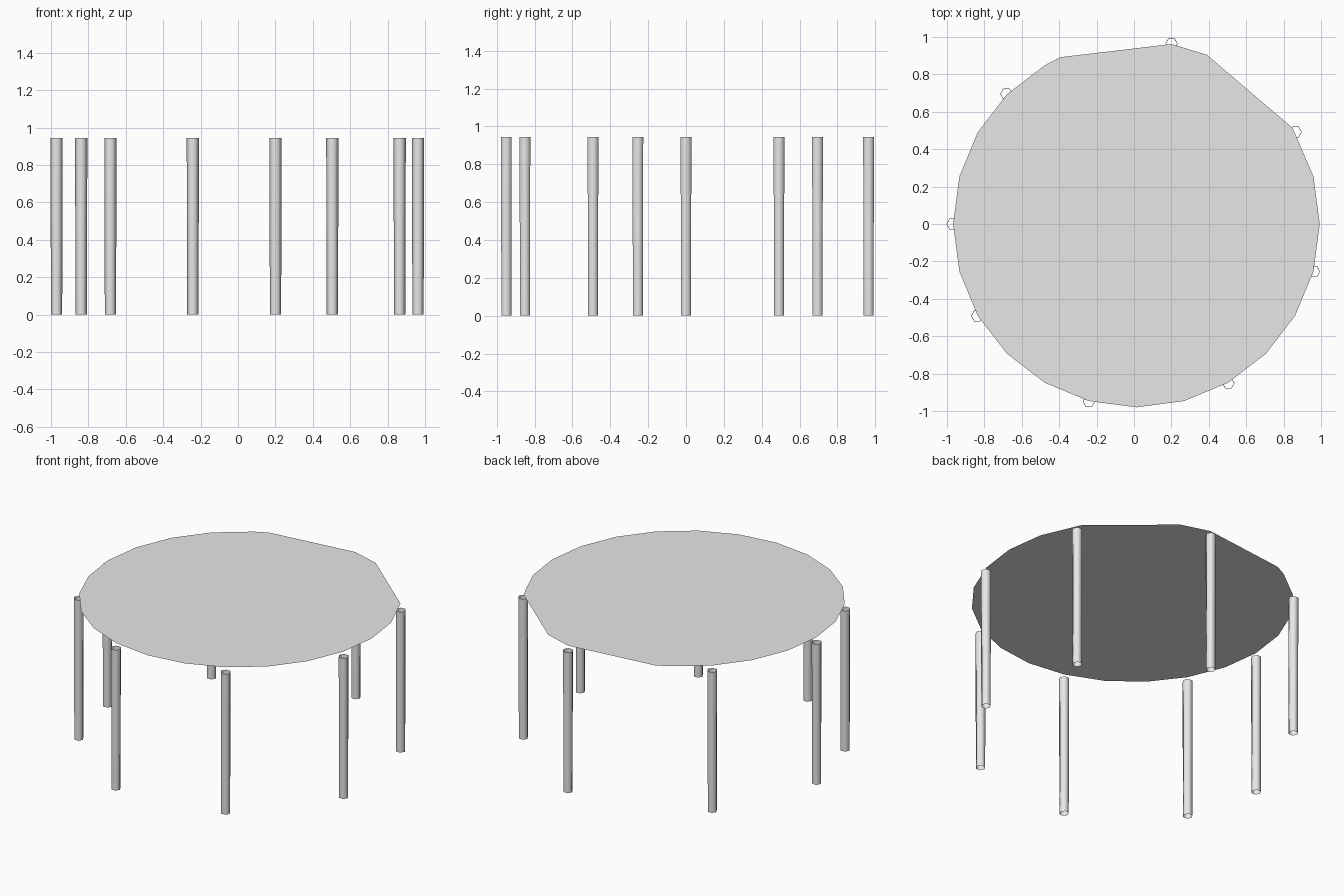
import bpy, bmesh
from math import sin, cos, radians

if "Cube" in bpy.data.objects:
    bpy.data.objects.remove(bpy.data.objects["Cube"])

RING, CENTRE_X = 0.983, 0.013
LEG_TOP, SHEET_Z = 0.945, 0.975

grey = bpy.data.materials.new("light_grey")
grey.use_nodes = True
colour = (0.8, 0.8, 0.8, 1)
grey.diffuse_color = colour
grey.node_tree.nodes["Principled BSDF"].inputs["Base Color"].default_value = colour


def ring_point(degrees, z, radius=RING):
    a = radians(degrees)
    return (CENTRE_X + radius * cos(a), radius * sin(a), z)


def add_object(name, bm, location=(0, 0, 0)):
    mesh = bpy.data.meshes.new(name)
    bm.to_mesh(mesh)
    bm.free()
    mesh.materials.append(grey)
    obj = bpy.data.objects.new(name, mesh)
    obj.location = location
    bpy.context.collection.objects.link(obj)
    return obj


# Flat sheet: regular ring with two corners cut off at the back
bm = bmesh.new()
angles = [31.6, 67.4, 79, 114.5] + list(range(120, 376, 15))
bm.faces.new([bm.verts.new(ring_point(a, SHEET_Z, 0.98)) for a in angles])
add_object("canopy_sheet", bm)

# Open, slightly tapered six-sided legs under the rim
for i, a in enumerate([30, 79, 135, 180, 210, 255, 300, 345]):
    bm = bmesh.new()
    bmesh.ops.create_cone(bm, cap_ends=False, segments=6,
                          radius1=0.030, radius2=0.033, depth=LEG_TOP)
    # Turn a corner of the hexagon towards x
    top = max(bm.verts, key=lambda v: v.co.x)
    if abs(top.co.y) > 0.001:
        for v in bm.verts:
            v.co.x, v.co.y = v.co.y, -v.co.x
    for f in bm.faces:
        f.smooth = True
    add_object(f"leg_{i + 1}", bm, ring_point(a, LEG_TOP / 2))
